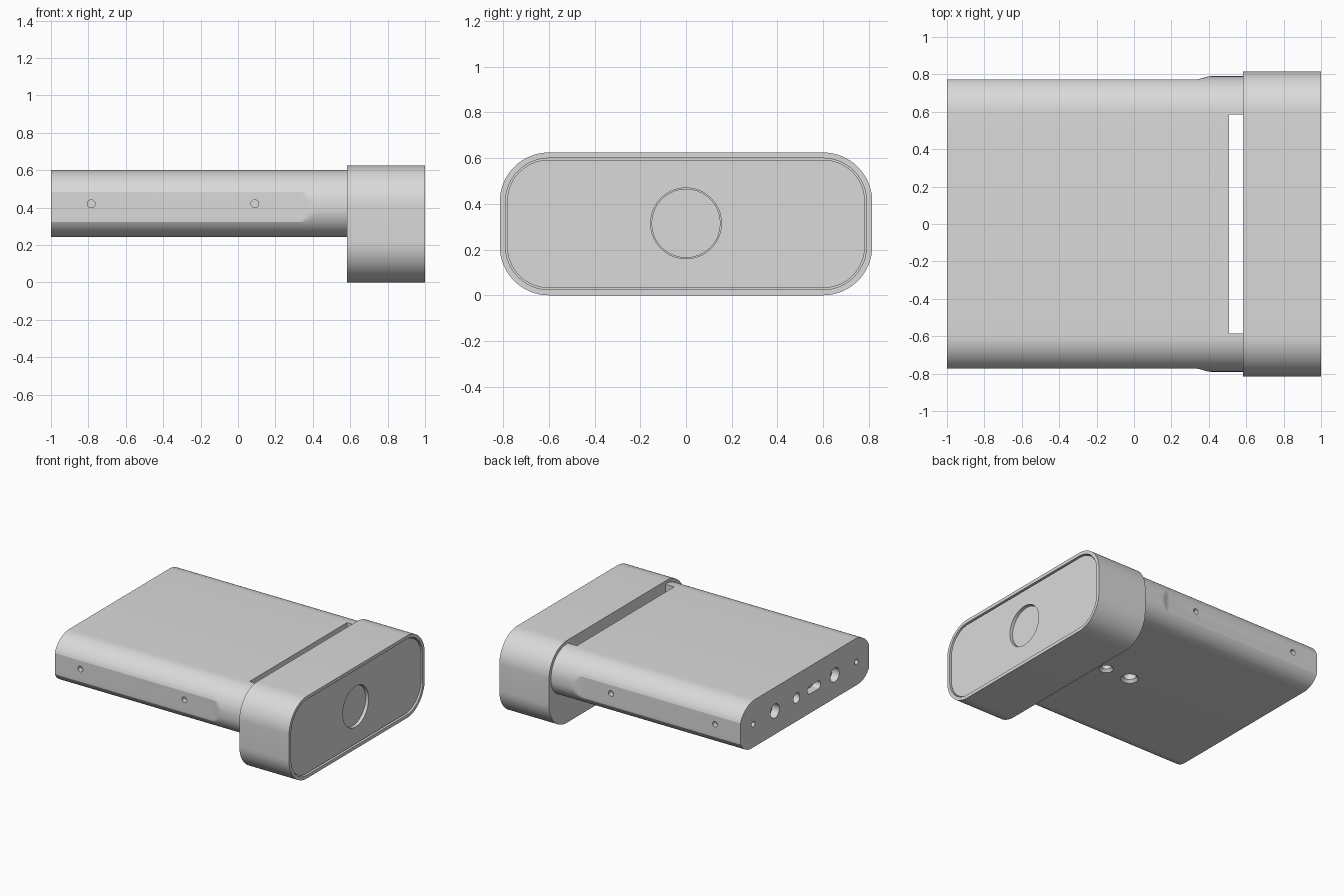
import bpy, bmesh, math
from mathutils import Matrix, Vector

cube = bpy.data.objects.get("Cube")
if cube:
    bpy.data.objects.remove(cube, do_unlink=True)

GREY = (0.7, 0.7, 0.7, 1.0)
mat = bpy.data.materials.new("light grey")
mat.use_nodes = True
mat.diffuse_color = GREY
mat.node_tree.nodes["Principled BSDF"].inputs["Base Color"].default_value = GREY


def rounded(half_y, z0, z1, r_bottom, r_top, seg=16):
    """Rounded rectangle outline in the y-z plane."""
    pts = []
    for sy, top, a0 in ((1, False, -90), (1, True, 0), (-1, True, 90), (-1, False, 180)):
        r = r_top if top else r_bottom
        cy, cz = sy * (half_y - r), (z1 - r if top else z0 + r)
        for i in range(seg + 1):
            a = math.radians(a0 + 90 * i / seg)
            pts.append((cy + r * math.cos(a), cz + r * math.sin(a)))
    return pts


def loft(name, sections):
    """Join outlines placed along x, given as (x, points), and cap both ends."""
    bm = bmesh.new()
    rings = [[bm.verts.new((x, y, z)) for y, z in pts] for x, pts in sections]
    n = len(rings[0])
    for a, b in zip(rings, rings[1:]):
        for i in range(n):
            bm.faces.new((a[i], a[(i + 1) % n], b[(i + 1) % n], b[i]))
    bm.faces.new(rings[0])
    bm.faces.new(rings[-1])
    bmesh.ops.recalc_face_normals(bm, faces=bm.faces)
    me = bpy.data.meshes.new(name)
    bm.to_mesh(me)
    bm.free()
    me.materials.append(mat)
    ob = bpy.data.objects.new(name, me)
    bpy.context.collection.objects.link(ob)
    return ob


def cone(name, centre, axis, depth, r1, r2=None):
    """Cylinder or cone centred on a point, along an axis."""
    bm = bmesh.new()
    rot = Vector((0, 0, 1)).rotation_difference(Vector(axis)).to_matrix().to_4x4()
    bmesh.ops.create_cone(bm, cap_ends=True, segments=40, radius1=r1,
                          radius2=r1 if r2 is None else r2, depth=depth,
                          matrix=Matrix.Translation(centre) @ rot)
    me = bpy.data.meshes.new(name)
    bm.to_mesh(me)
    bm.free()
    me.materials.append(mat)
    ob = bpy.data.objects.new(name, me)
    bpy.context.collection.objects.link(ob)
    return ob


def cut(target, cutter):
    """Subtract the cutter from the target and discard it."""
    cutter.hide_render = True
    mod = target.modifiers.new("cut", "BOOLEAN")
    mod.operation = "DIFFERENCE"
    mod.solver = "EXACT"
    mod.object = cutter
    bpy.context.view_layer.objects.active = target
    bpy.ops.object.modifier_apply(modifier=mod.name)
    bpy.data.objects.remove(cutter, do_unlink=True)


# Body: rounded slab whose sides are shaved flat, swelling out near the head
outline = rounded(0.79, 0.243, 0.6, 0.15, 0.19)


def shaved(w):
    return [(max(-w, min(w, y)), z) for y, z in outline]


sections = [(-1.0, shaved(0.773))]
for i in range(7):
    t = i / 6
    sections.append((0.33 + 0.08 * t, shaved(0.773 + 0.017 * t * t * (3 - 2 * t))))
sections.append((0.59, shaved(0.79)))
body = loft("body", sections)

# Open slot between body and head
cut(body, loft("slot_cutter", [(x, [(-0.585, 0), (0.585, 0), (0.585, 1), (-0.585, 1)])
                               for x in (0.508, 0.7)]))

# Screw holes on both sides
for x in (-0.785, 0.09):
    for s in (-1, 1):
        cut(body, cone("side_hole_cutter", (x, s * 0.773, 0.42), (0, 1, 0), 0.08, 0.021))

# Round ports and screw holes on the rear end
for y, r in ((0.62, 0.02), (0.36, 0.053), (0.1, 0.038), (-0.36, 0.053), (-0.62, 0.02)):
    cut(body, cone("port_cutter", (-1, y, 0.42), (1, 0, 0), 0.12, r))

# Oblong port
port = rounded(0.08, 0.39, 0.45, 0.029, 0.029, 8)
port = [(y - 0.11, z) for y, z in port]
cut(body, loft("oblong_port_cutter", [(-1.1, port), (-0.94, port)]))

# Countersunk mounting holes underneath
for x, r in ((0.04, 0.045), (0.25, 0.033)):
    cut(body, cone("sink_cutter", (x, 0, 0.243), (0, 0, 1), 0.04, r + 0.036, r))
    cut(body, cone("mount_cutter", (x, 0, 0.26), (0, 0, 1), 0.12, r))

# Head: thick rounded sleeve with a recessed front
shell = rounded(0.815, 0, 0.625, 0.215, 0.215)
head = loft("head", [(0.582, shell), (1.0, shell)])
inner = rounded(0.79, 0.025, 0.6, 0.19, 0.19)
cut(head, loft("recess_cutter", [(0.95, inner), (1.1, inner)]))

# Front panel with a thin gap around it and a sunken round window
plate = rounded(0.783, 0.032, 0.593, 0.183, 0.183)
panel = loft("front_panel", [(0.945, plate), (0.99, plate)])
cut(panel, cone("window_cutter", (1.0, 0, 0.315), (1, 0, 0), 0.08, 0.155))
window = cone("round_window", (0.956, 0, 0.315), (1, 0, 0), 0.024, 0.151)

# Smooth curves, sharp edges
for ob in bpy.context.view_layer.objects:
    ob.select_set(ob in (body, head, panel, window))
bpy.context.view_layer.objects.active = body
bpy.ops.object.shade_smooth_by_angle(angle=math.radians(15))
